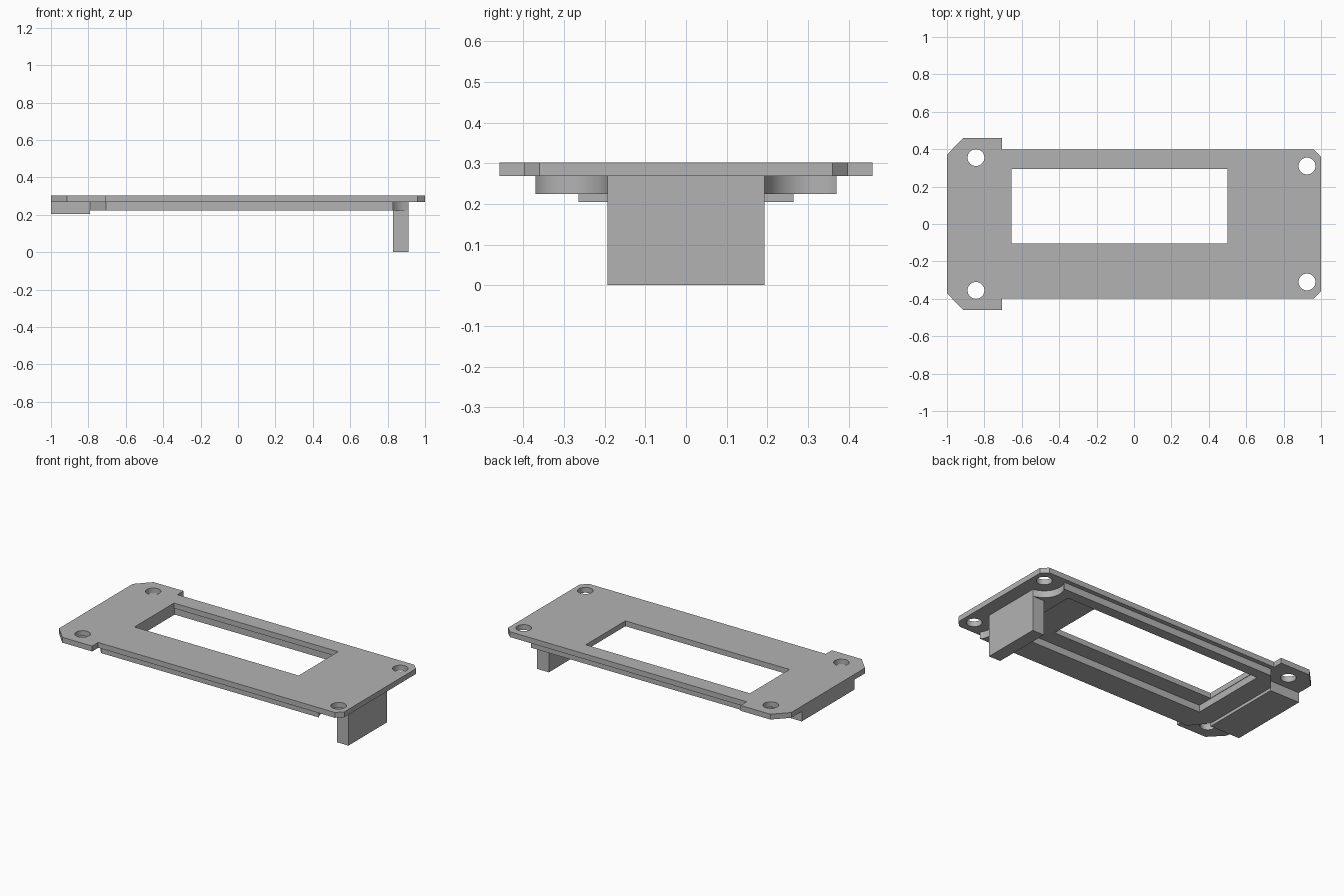
import bpy
import bmesh
from math import sin, cos, pi, atan2

cube = bpy.data.objects.get("Cube")
if cube:
    bpy.data.objects.remove(cube, do_unlink=True)

GREY = (0.45, 0.45, 0.45, 1.0)
mat = bpy.data.materials.new("matte grey")
mat.use_nodes = True
mat.diffuse_color = GREY
mat.node_tree.nodes["Principled BSDF"].inputs["Base Color"].default_value = GREY


def mirrored(half):
    """Close a +y half outline with its reflection in y."""
    return half + [(x, -y) for x, y in reversed(half)]


def rect(x0, x1, y0, y1):
    return [(x0, y0), (x1, y0), (x1, y1), (x0, y1)]


def circle(cx, cy, r, n=32):
    return [(cx + r * cos(2 * pi * i / n), cy + r * sin(2 * pi * i / n)) for i in range(n)]


def slab(name, loops, z0, z1):
    """Extrude an outline with optional holes between two heights."""
    curve = bpy.data.curves.new(name, "CURVE")
    curve.dimensions = "2D"
    curve.fill_mode = "BOTH"
    curve.extrude = (z1 - z0) / 2
    for loop in loops:
        spline = curve.splines.new("POLY")
        spline.points.add(len(loop) - 1)
        for point, (x, y) in zip(spline.points, loop):
            point.co = (x, y, 0, 1)
        spline.use_cyclic_u = True
    temp = bpy.data.objects.new(name + " outline", curve)
    bpy.context.collection.objects.link(temp)
    bpy.context.view_layer.update()
    mesh = bpy.data.meshes.new_from_object(
        temp.evaluated_get(bpy.context.evaluated_depsgraph_get()))
    bpy.data.objects.remove(temp, do_unlink=True)

    # Weld the caps to the walls and lift into place
    bm = bmesh.new()
    bm.from_mesh(mesh)
    bmesh.ops.remove_doubles(bm, verts=bm.verts, dist=1e-4)
    bmesh.ops.recalc_face_normals(bm, faces=bm.faces)
    bmesh.ops.translate(bm, verts=bm.verts, vec=(0, 0, (z0 + z1) / 2))
    bm.to_mesh(mesh)
    bm.free()
    mesh.name = name
    mesh.materials.clear()
    mesh.materials.append(mat)
    obj = bpy.data.objects.new(name, mesh)
    bpy.context.collection.objects.link(obj)
    bpy.ops.object.select_all(action="DESELECT")
    obj.select_set(True)
    bpy.context.view_layer.objects.active = obj
    bpy.ops.object.shade_smooth_by_angle(angle=pi / 6)
    return obj


PLATE_BOTTOM, PLATE_TOP = 0.268, 0.302
RIM_BOTTOM = 0.224
HOLE_X, HOLE_Y = 0.925, 0.31

# Top plate with ears, window and four screw holes
outline = mirrored([(-1, 0.37), (-0.915, 0.459), (-0.705, 0.459),
                    (-0.705, 0.398), (0.96, 0.398), (1, 0.36)])
holes = [circle(x, side * y, 0.045)
         for x, y in ((HOLE_X, HOLE_Y), (-0.845, 0.355)) for side in (1, -1)]
slab("top_plate", [outline, rect(-0.655, 0.5, -0.105, 0.293)] + holes,
     PLATE_BOTTOM, PLATE_TOP)

# Rim under the plate, scooped out around the screw holes
start, end = (0.83, 0.37), (0.912, 0.193)
a0 = atan2(start[1] - HOLE_Y, start[0] - HOLE_X)
a1 = atan2(end[1] - HOLE_Y, end[0] - HOLE_X) + 2 * pi
steps = 14
scoop = [(HOLE_X + 0.115 * cos(a0 + (a1 - a0) * i / steps),
          HOLE_Y + 0.115 * sin(a0 + (a1 - a0) * i / steps)) for i in range(1, steps)]
rim = mirrored([(-0.79, 0.265), (-0.705, 0.37), start] + scoop + [end])
slab("under_rim", [rim, rect(-0.658, 0.743, -0.207, 0.303)], RIM_BOTTOM, PLATE_BOTTOM)

# Shallow end block and tall post
slab("end_block", [rect(-1, -0.79, -0.265, 0.265)], 0.205, PLATE_BOTTOM)
slab("post", [rect(0.83, 0.912, -0.193, 0.193)], 0, PLATE_BOTTOM)
